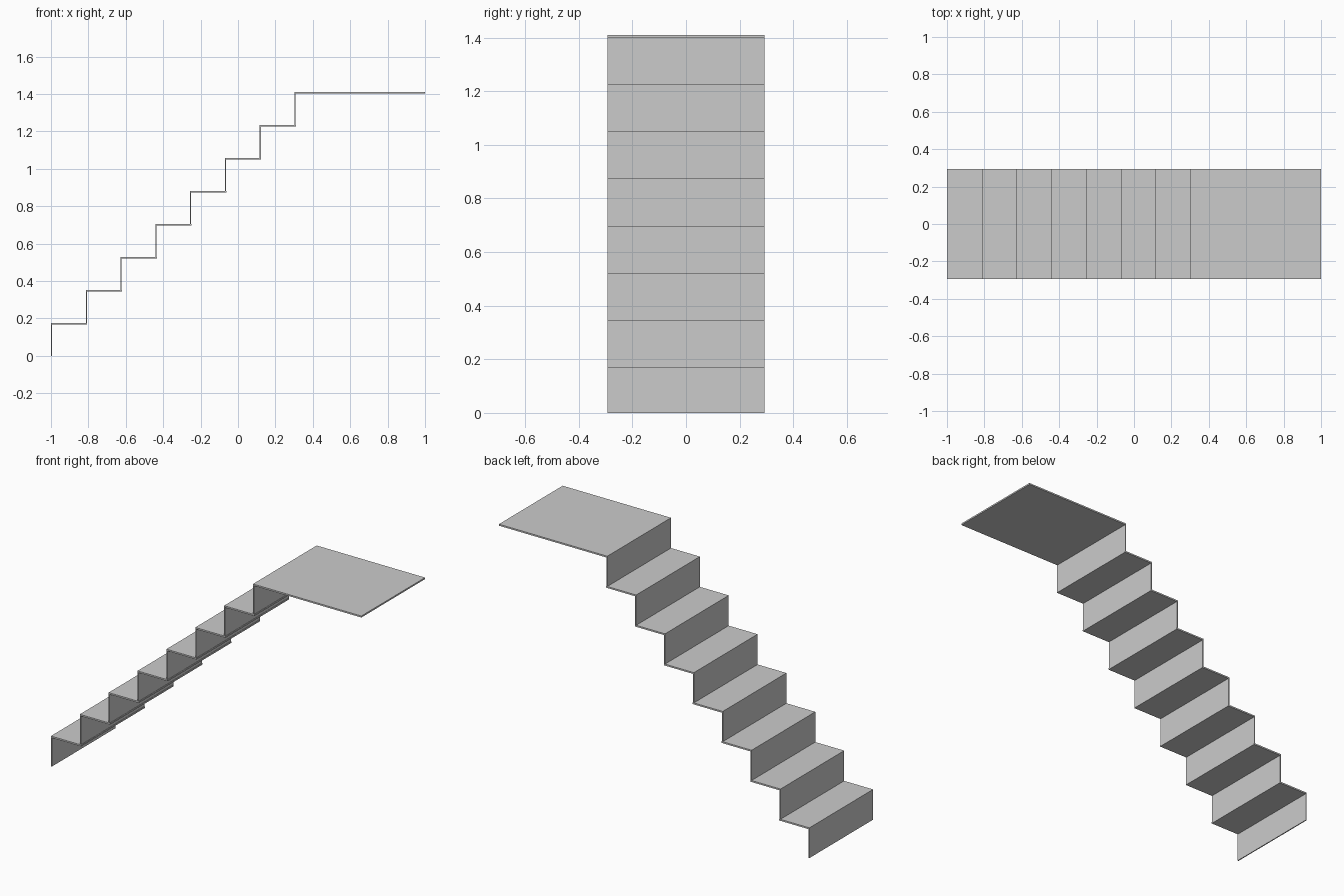
import bpy

if "Cube" in bpy.data.objects:
    bpy.data.objects.remove(bpy.data.objects["Cube"])

STEPS = 8
RISE = 1.41 / STEPS
GO = 0.186
HALF_W = 0.293
T = 0.009      # tread thickness
R = 0.006      # riser thickness


def box(name, x0, x1, z0, z1):
    bpy.ops.mesh.primitive_cube_add(size=1, location=((x0 + x1) / 2, 0, (z0 + z1) / 2))
    ob = bpy.context.object
    ob.name = name
    ob.scale = (x1 - x0, 2 * HALF_W, z1 - z0)
    bpy.ops.object.transform_apply(location=False, rotation=False, scale=True)
    return ob


for i in range(STEPS):
    x = -1 + i * GO
    top = (i + 1) * RISE
    last = i == STEPS - 1
    # upright board, standing on the tread below
    box(f"riser_{i + 1}", x, x + R, i * RISE, top - T)
    # flat board; the last one is the long landing
    box("landing" if last else f"tread_{i + 1}", x, 1.0 if last else x + GO + R + 0.002, top - T, top)
